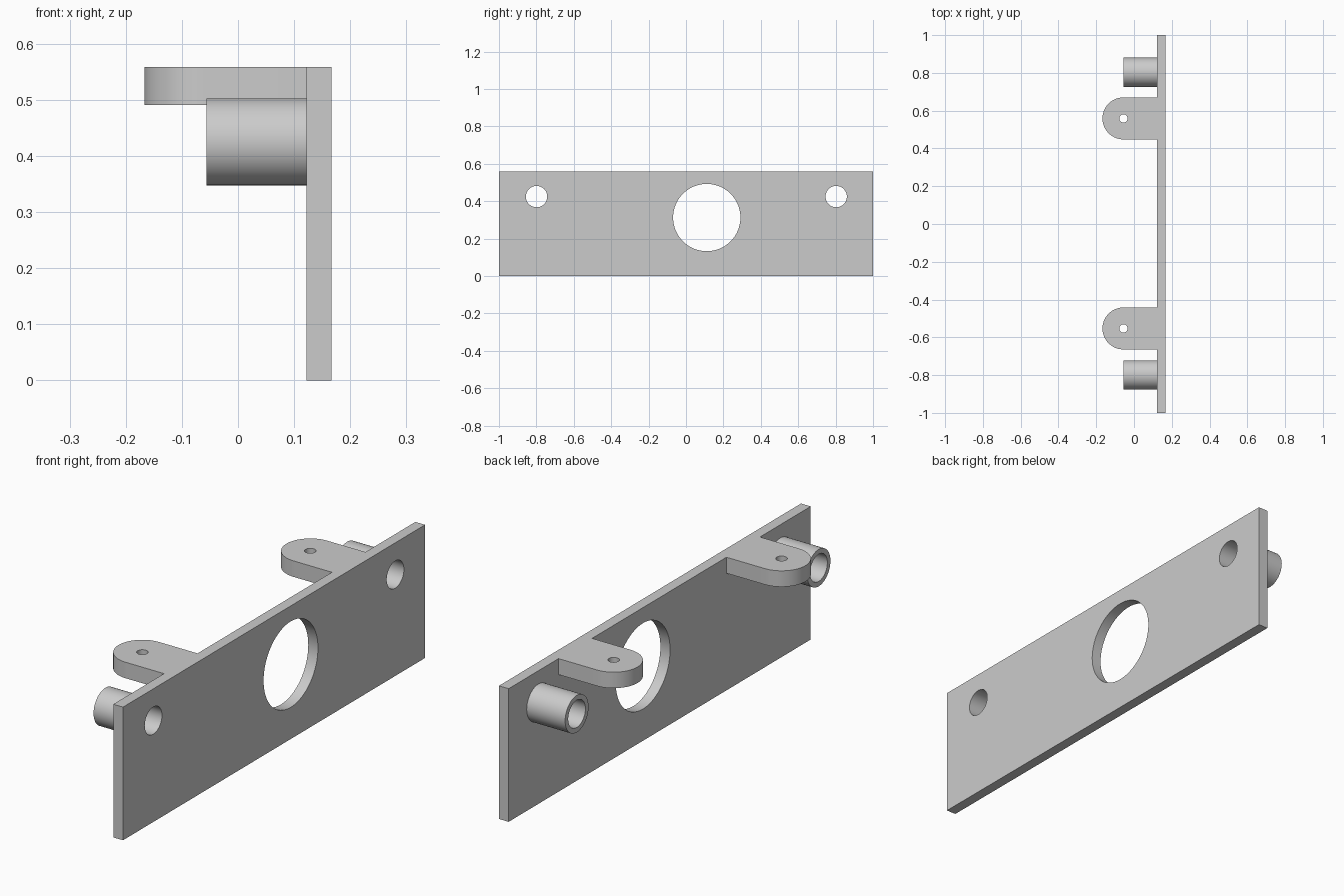
import bpy
import bmesh
from math import pi, sin, cos

cube = bpy.data.objects.get("Cube")
if cube:
    bpy.data.objects.remove(cube, do_unlink=True)

# Main dimensions
BACK, FRONT = 0.167, 0.122       # plate faces along x
HEIGHT = 0.558
TAB_X, TAB_R, TAB_Z = -0.056, 0.111, 0.491
TUBE_Z = 0.425
TAB_YS = (-0.553, 0.559)
TUBE_YS = (-0.799, 0.803)
EMBED = 0.145                    # depth that attached parts reach into the plate

grey = bpy.data.materials.new("plain_grey")
grey.use_nodes = True
colour = (0.6, 0.6, 0.6, 1)
grey.diffuse_color = colour
grey.node_tree.nodes["Principled BSDF"].inputs["Base Color"].default_value = colour


def prism(name, outline, z0, z1):
    """Extrude a counter-clockwise xy outline from z0 to z1."""
    bm = bmesh.new()
    base = bm.faces.new([bm.verts.new((x, y, z0)) for x, y in outline])
    top = bmesh.ops.extrude_face_region(bm, geom=[base], use_keep_orig=True)
    for v in top["geom"]:
        if isinstance(v, bmesh.types.BMVert):
            v.co.z = z1
    bmesh.ops.recalc_face_normals(bm, faces=bm.faces)
    mesh = bpy.data.meshes.new(name)
    bm.to_mesh(mesh)
    bm.free()
    mesh.materials.append(grey)
    obj = bpy.data.objects.new(name, mesh)
    bpy.context.collection.objects.link(obj)
    return obj


def rod_x(name, radius, x0, x1, y, z):
    """Solid cylinder along x."""
    bpy.ops.mesh.primitive_cylinder_add(
        vertices=64, radius=radius, depth=x1 - x0,
        location=((x0 + x1) / 2, y, z), rotation=(0, pi / 2, 0))
    obj = bpy.context.object
    obj.name = name
    obj.data.materials.append(grey)
    return obj


def arc(x, y, radius, start, end, steps):
    return [(x + radius * cos(start + (end - start) * i / steps),
             y + radius * sin(start + (end - start) * i / steps))
            for i in range(steps + 1)]


def combine(target, tool, operation):
    """Apply a boolean and remove the helper."""
    tool.hide_render = True
    mod = target.modifiers.new(tool.name, "BOOLEAN")
    mod.operation = operation
    mod.solver = "EXACT"
    mod.object = tool
    bpy.ops.object.select_all(action="DESELECT")
    target.select_set(True)
    bpy.context.view_layer.objects.active = target
    bpy.ops.object.modifier_apply(modifier=mod.name)
    bpy.data.objects.remove(tool, do_unlink=True)


# Upright plate
plate = prism("mounting_plate",
              [(FRONT, -1), (BACK, -1), (BACK, 1), (FRONT, 1)], 0, HEIGHT)

# Rounded tabs flush with the top edge
for y in TAB_YS:
    outline = arc(TAB_X, y, TAB_R, pi / 2, 3 * pi / 2, 40)
    outline += [(EMBED, y - TAB_R), (EMBED, y + TAB_R)]
    combine(plate, prism("tab", outline, TAB_Z, HEIGHT), "UNION")

# Tubular bosses
for y in TUBE_YS:
    combine(plate, rod_x("tube", 0.0775, TAB_X, EMBED, y, TUBE_Z), "UNION")

# Bores through the tubes and the plate
for y in TUBE_YS:
    combine(plate, rod_x("tube_bore", 0.057, -0.3, 0.3, y, TUBE_Z), "DIFFERENCE")

# Large off-centre opening
combine(plate, rod_x("opening", 0.18, 0.05, 0.3, 0.111, 0.313), "DIFFERENCE")

# Screw holes in the tabs
for y in TAB_YS:
    hole = prism("screw_hole", arc(TAB_X, y, 0.022, 0, 2 * pi * 31 / 32, 31), 0.4, 0.7)
    combine(plate, hole, "DIFFERENCE")

bpy.ops.object.shade_smooth_by_angle(angle=pi / 6)
